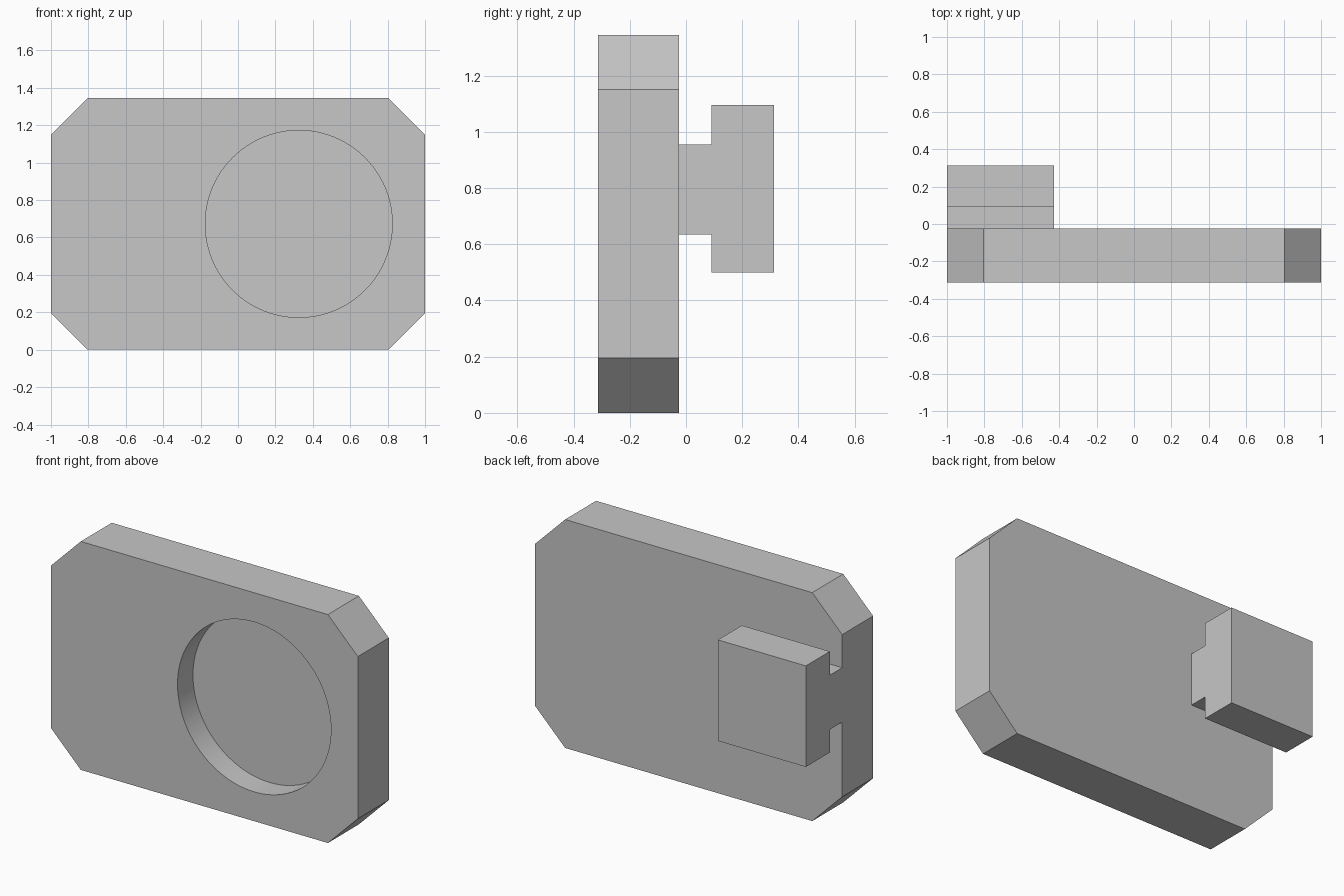
import bpy
import bmesh
import math
from mathutils import Matrix

default_cube = bpy.data.objects.get("Cube")
if default_cube:
    bpy.data.objects.remove(default_cube, do_unlink=True)

# Single plain grey
GREY = (0.57, 0.57, 0.57, 1.0)
grey = bpy.data.materials.new("plain grey")
grey.use_nodes = True
grey.diffuse_color = GREY
grey.node_tree.nodes["Principled BSDF"].inputs["Base Color"].default_value = GREY

HEIGHT = 1.345
FRONT, BACK = -0.313, -0.025
CHAMFER = 0.195


def finish(bm, name):
    bmesh.ops.recalc_face_normals(bm, faces=bm.faces)
    mesh = bpy.data.meshes.new(name)
    bm.to_mesh(mesh)
    bm.free()
    mesh.materials.append(grey)
    obj = bpy.data.objects.new(name, mesh)
    bpy.context.collection.objects.link(obj)
    return obj


def extrude_outline(name, points, offset):
    """Fill a closed outline and extrude it into a solid."""
    bm = bmesh.new()
    face = bm.faces.new([bm.verts.new(p) for p in points])
    result = bmesh.ops.extrude_face_region(bm, geom=[face], use_keep_orig=True)
    moved = [v for v in result["geom"] if isinstance(v, bmesh.types.BMVert)]
    bmesh.ops.translate(bm, verts=moved, vec=offset)
    return finish(bm, name)


# Plate with four cut corners
c, h = CHAMFER, HEIGHT
outline = [(-1 + c, 0), (1 - c, 0), (1, c), (1, h - c),
           (1 - c, h), (-1 + c, h), (-1, h - c), (-1, c)]
plate = extrude_outline("plate", [(x, FRONT, z) for x, z in outline],
                        (0, BACK - FRONT, 0))

# Round blind recess, half the plate deep
bm = bmesh.new()
bmesh.ops.create_cone(bm, cap_ends=True, segments=96, radius1=0.5, radius2=0.5,
                      depth=BACK - FRONT,
                      matrix=Matrix.Translation((0.325, FRONT, HEIGHT / 2))
                      @ Matrix.Rotation(math.pi / 2, 4, "X"))
cutter = finish(bm, "recess_cutter")
cutter.hide_render = True
cut = plate.modifiers.new("recess", "BOOLEAN")
cut.operation = "DIFFERENCE"
cut.solver = "EXACT"
cut.object = cutter
bpy.context.view_layer.objects.active = plate
plate.select_set(True)
bpy.ops.object.modifier_apply(modifier=cut.name)
bpy.data.objects.remove(cutter, do_unlink=True)

# T-shaped rail on the back, flush with the right end
NECK, TIP = 0.09, 0.313
profile = [(BACK, 0.635), (NECK, 0.635), (NECK, 0.5), (TIP, 0.5),
           (TIP, 1.095), (NECK, 1.095), (NECK, 0.955), (BACK, 0.955)]
rail = extrude_outline("t_rail", [(-1, y, z) for y, z in profile], (0.573, 0, 0))

# Smooth recess wall, sharp edges elsewhere
bpy.ops.object.select_all(action="DESELECT")
for obj in (plate, rail):
    obj.select_set(True)
bpy.context.view_layer.objects.active = plate
bpy.ops.object.shade_smooth_by_angle(angle=math.radians(30))
